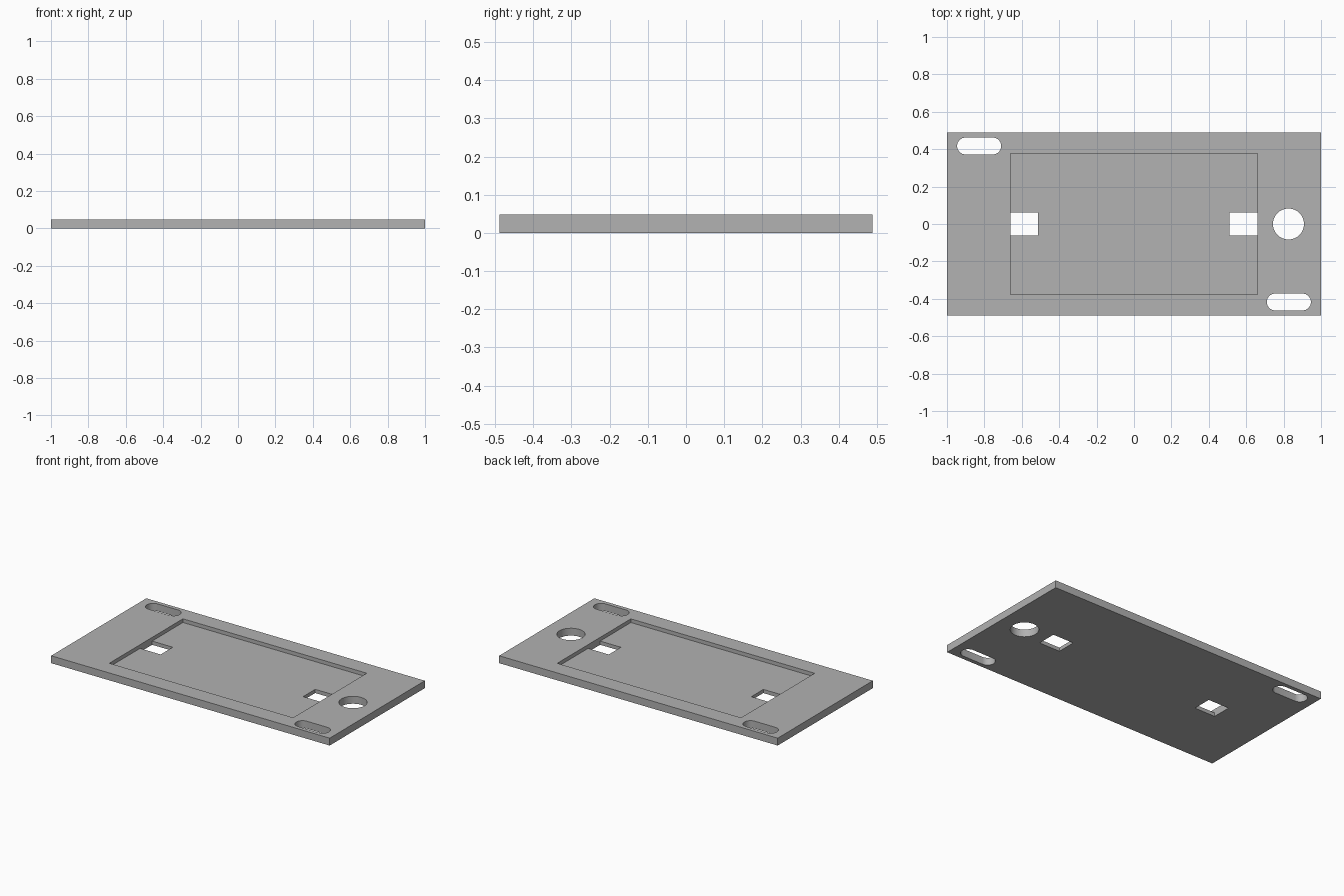
import bpy
import bmesh
from math import cos, sin, pi, radians

cube = bpy.data.objects.get("Cube")
if cube:
    bpy.data.objects.remove(cube, do_unlink=True)

THICK = 0.048
FLOOR = 0.024

grey = bpy.data.materials.new("mid grey")
grey.use_nodes = True
colour = (0.445, 0.445, 0.445, 1)
grey.diffuse_color = colour
grey.node_tree.nodes["Principled BSDF"].inputs["Base Color"].default_value = colour


def prism(name, outline, z0, z1):
    """Extrude a counter-clockwise outline from z0 up to z1."""
    bm = bmesh.new()
    base = bm.faces.new([bm.verts.new((x, y, z0)) for x, y in outline])
    top = bmesh.ops.extrude_face_region(bm, geom=[base], use_keep_orig=True)["geom"]
    for v in top:
        if isinstance(v, bmesh.types.BMVert):
            v.co.z = z1
    bmesh.ops.recalc_face_normals(bm, faces=bm.faces)
    mesh = bpy.data.meshes.new(name)
    bm.to_mesh(mesh)
    bm.free()
    mesh.materials.append(grey)
    obj = bpy.data.objects.new(name, mesh)
    bpy.context.collection.objects.link(obj)
    return obj


def rect(x0, x1, y0, y1):
    return [(x0, y0), (x1, y0), (x1, y1), (x0, y1)]


def slot(cx, cy, half, r, n=16):
    """Rounded slot outline; half is the straight half length."""
    right = [(cx + half + r * cos(a), cy + r * sin(a))
             for a in (-pi / 2 + pi * i / n for i in range(n + 1))]
    return right + [(2 * cx - x, 2 * cy - y) for x, y in right]


def circle(cx, cy, r, n=48):
    return [(cx + r * cos(2 * pi * i / n), cy + r * sin(2 * pi * i / n)) for i in range(n)]


# Base plate
plate = prism("mounting_plate", rect(-1, 1, -0.488, 0.488), 0, THICK)

# Shallow pocket, then the through holes
cutters = [prism("pocket_cutter", rect(-0.66, 0.66, -0.377, 0.378), FLOOR, 0.1)]
holes = {
    "right_window": rect(-0.66, -0.512, -0.062, 0.062),
    "left_window": rect(0.511, 0.66, -0.062, 0.062),
    "round_hole": circle(0.826, 0, 0.083),
    "right_slot": slot(-0.828, 0.417, 0.073, 0.045),
    "left_slot": slot(0.828, -0.417, 0.073, 0.045),
}
for name, outline in holes.items():
    cutters.append(prism(name + "_cutter", outline, -0.1, 0.1))

bpy.context.view_layer.objects.active = plate
for cutter in cutters:
    cutter.hide_render = True
    mod = plate.modifiers.new(cutter.name, "BOOLEAN")
    mod.operation = "DIFFERENCE"
    mod.solver = "EXACT"
    mod.object = cutter
    bpy.ops.object.modifier_apply(modifier=mod.name)
    bpy.data.objects.remove(cutter, do_unlink=True)

# Smooth curved hole walls, crisp plate edges
bpy.ops.object.select_all(action="DESELECT")
plate.select_set(True)
bpy.ops.object.shade_smooth_by_angle(angle=radians(30))
